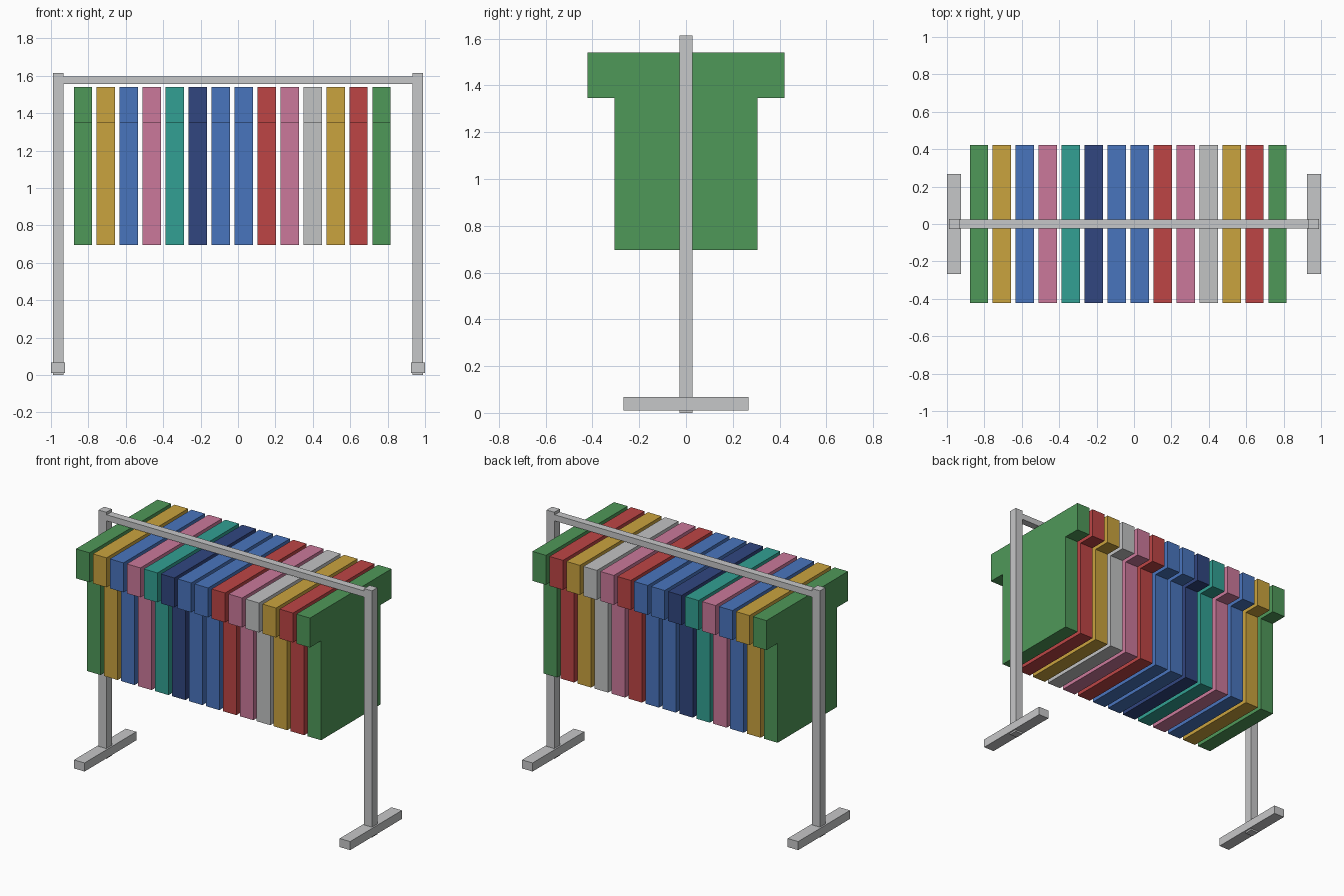
import bpy
import bmesh

default = bpy.data.objects.get("Cube")
if default:
    bpy.data.objects.remove(default, do_unlink=True)


def linear(c):
    c /= 255
    return c / 12.92 if c <= 0.04045 else ((c + 0.055) / 1.055) ** 2.4


def make_material(name, rgb):
    color = tuple(linear(c) for c in rgb) + (1.0,)
    mat = bpy.data.materials.new(name)
    mat.use_nodes = True
    mat.diffuse_color = color
    mat.node_tree.nodes["Principled BSDF"].inputs["Base Color"].default_value = color
    return mat


PALETTE = {
    "metal grey": (198, 199, 200),
    "green": (79, 152, 89),
    "yellow": (202, 163, 62),
    "blue": (73, 117, 190),
    "pink": (203, 121, 155),
    "teal": (50, 160, 147),
    "navy": (49, 70, 128),
    "red": (189, 69, 69),
    "pale grey": (194, 195, 196),
}
MATS = {name: make_material(name, rgb) for name, rgb in PALETTE.items()}


def add_object(name, bm, material):
    bmesh.ops.recalc_face_normals(bm, faces=bm.faces)
    mesh = bpy.data.meshes.new(name)
    bm.to_mesh(mesh)
    bm.free()
    mesh.materials.append(MATS[material])
    obj = bpy.data.objects.new(name, mesh)
    bpy.context.collection.objects.link(obj)
    return obj


def add_box(name, center, size, material):
    bm = bmesh.new()
    bmesh.ops.create_cube(bm, size=1)
    bmesh.ops.scale(bm, vec=size, verts=bm.verts)
    bmesh.ops.translate(bm, vec=center, verts=bm.verts)
    return add_object(name, bm, material)


def add_shirt(name, x, material):
    """T-shaped profile in the YZ plane, extruded along X."""
    half = [(BODY, HEM), (BODY, ARMPIT), (SLEEVE, ARMPIT), (SLEEVE, SHOULDER)]
    outline = half + [(-y, z) for y, z in reversed(half)]
    bm = bmesh.new()
    face = bm.faces.new([bm.verts.new((x - THICK / 2, y, z)) for y, z in outline])
    side = bmesh.ops.extrude_face_region(bm, geom=[face], use_keep_orig=True)
    moved = [v for v in side["geom"] if isinstance(v, bmesh.types.BMVert)]
    bmesh.ops.translate(bm, vec=(THICK, 0, 0), verts=moved)
    return add_object(name, bm, material)


# Rack frame: a post and a foot at each end, joined by the rail
for side, sx in (("left", 1), ("right", -1)):
    add_box(side + "_post", (sx * 0.962, 0, 0.807), (0.056, 0.056, 1.614), "metal grey")
    add_box(side + "_foot", (sx * 0.962, 0, 0.039), (0.076, 0.535, 0.056), "metal grey")
add_box("hanging_rail", (0, 0, 1.576), (1.9, 0.048, 0.04), "metal grey")

# Row of hanging shirts, from right to left
BODY, SLEEVE = 0.306, 0.422
HEM, ARMPIT, SHOULDER = 0.696, 1.347, 1.54
THICK, FIRST, SPACING = 0.098, -0.829, 0.1228
ROW = ("green", "yellow", "blue", "pink", "teal", "navy", "blue", "blue",
       "red", "pink", "pale grey", "yellow", "red", "green")
for i, color in enumerate(ROW):
    add_shirt(f"shirt_{i + 1}", FIRST + i * SPACING, color)
